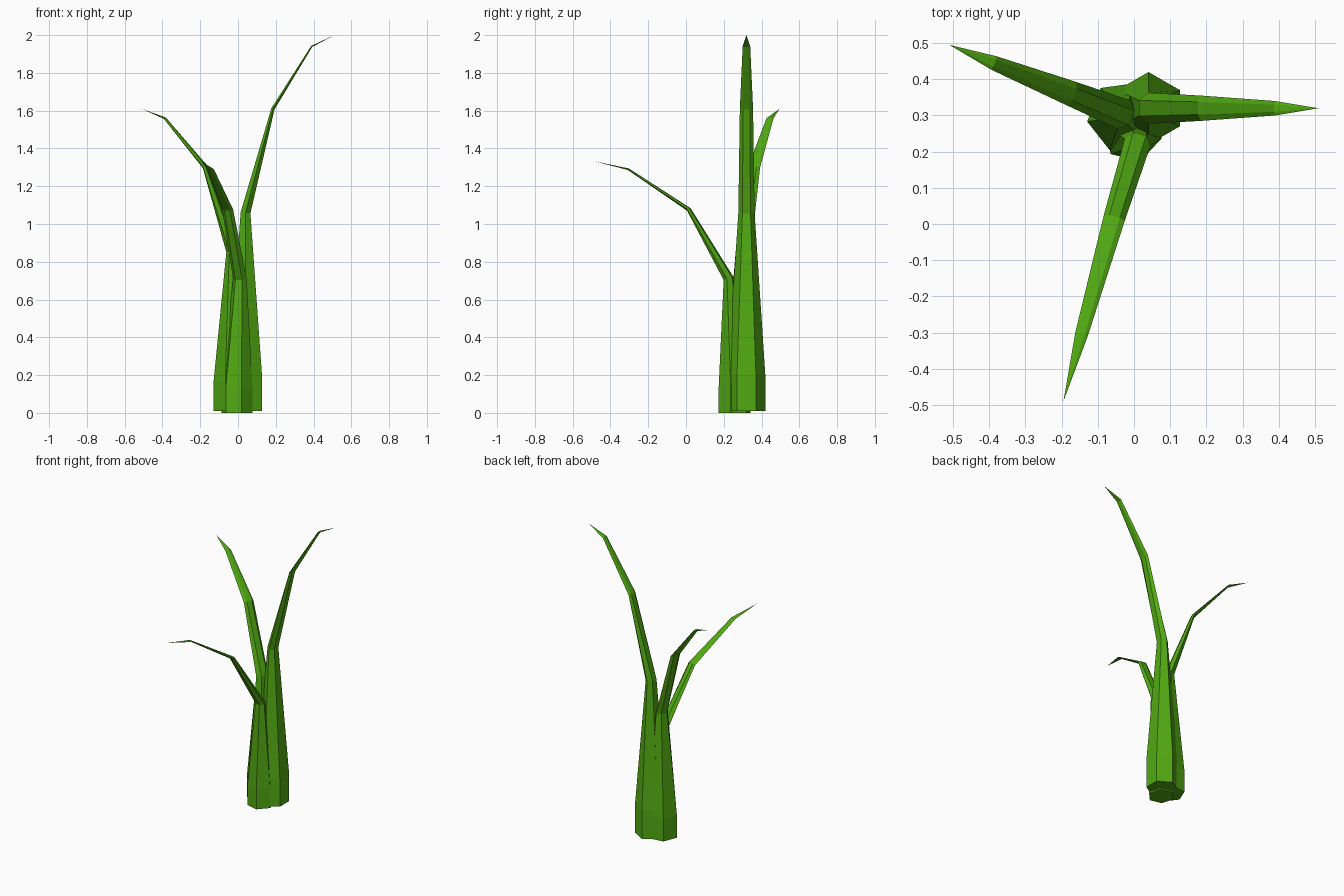
import bpy, bmesh
from math import radians, sin, cos, atan2
from mathutils import Vector

if "Cube" in bpy.data.objects:
    bpy.data.objects.remove(bpy.data.objects["Cube"])

green = bpy.data.materials.new("leaf green")
green.diffuse_color = (0.083, 0.40, 0.006, 1)
green.use_nodes = True
green.node_tree.nodes["Principled BSDF"].inputs["Base Color"].default_value = green.diffuse_color


def blade(name, azimuth, path, halves):
    """Six-sided blade lofted along a bending path, closed below, pointed at the tip.
    halves holds (half width, half depth) for each ring; the last path point is the tip."""
    out = Vector((cos(radians(azimuth)), sin(radians(azimuth)), 0))
    side = Vector((-out.y, out.x, 0))
    pts = [Vector(p) for p in path]
    bm = bmesh.new()
    rings = []
    for i, (w, d) in enumerate(halves):
        # Rings at the bends lie on the bisecting plane
        tilt = 0
        if i > 1:
            t = (pts[i] - pts[i - 1]).normalized() + (pts[i + 1] - pts[i]).normalized()
            tilt = atan2(t.dot(out), t.z)
        u = out * cos(tilt) - Vector((0, 0, sin(tilt)))
        ring = []
        for k in range(6):
            a = radians(30 + 60 * k)
            ring.append(bm.verts.new(pts[i] + u * (d * cos(a) / cos(radians(30)))
                                     + side * (w * sin(a))))
        rings.append(ring)
    # Base, walls and tip
    bm.faces.new(rings[0][::-1])
    for lo, hi in zip(rings, rings[1:]):
        for k in range(6):
            n = (k + 1) % 6
            bm.faces.new((lo[k], lo[n], hi[n], hi[k]))
    tip = bm.verts.new(pts[-1])
    for k in range(6):
        bm.faces.new((rings[-1][k], rings[-1][(k + 1) % 6], tip))
    bmesh.ops.recalc_face_normals(bm, faces=bm.faces[:])
    mesh = bpy.data.meshes.new(name)
    bm.to_mesh(mesh)
    bm.free()
    mesh.materials.append(green)
    bpy.context.collection.objects.link(bpy.data.objects.new(name, mesh))


# Tall blade leaning right
blade("tall_blade", 0,
      [(0.04, 0.32, 0.01), (0.04, 0.32, 0.2), (0.04, 0.32, 1.06),
       (0.185, 0.32, 1.61), (0.39, 0.32, 1.94), (0.51, 0.32, 2.0)],
      [(0.1, 0.087), (0.1, 0.087), (0.043, 0.026), (0.035, 0.009), (0.02, 0.004)])

# Middle blade leaning left and back
blade("middle_blade", 158,
      [(-0.03, 0.297, 0.01), (-0.03, 0.297, 0.165), (-0.03, 0.303, 0.855),
       (-0.172, 0.36, 1.3), (-0.387, 0.445, 1.56), (-0.51, 0.495, 1.61)],
      [(0.1, 0.087), (0.1, 0.087), (0.043, 0.026), (0.035, 0.009), (0.02, 0.004)])

# Short blade leaning forward
blade("short_blade", 256,
      [(-0.005, 0.257, 0), (-0.005, 0.257, 0.135), (0.01, 0.226, 0.71),
       (-0.055, 0.015, 1.077), (-0.145, -0.305, 1.29), (-0.195, -0.49, 1.333)],
      [(0.084, 0.076), (0.084, 0.076), (0.037, 0.024), (0.03, 0.009), (0.018, 0.004)])
